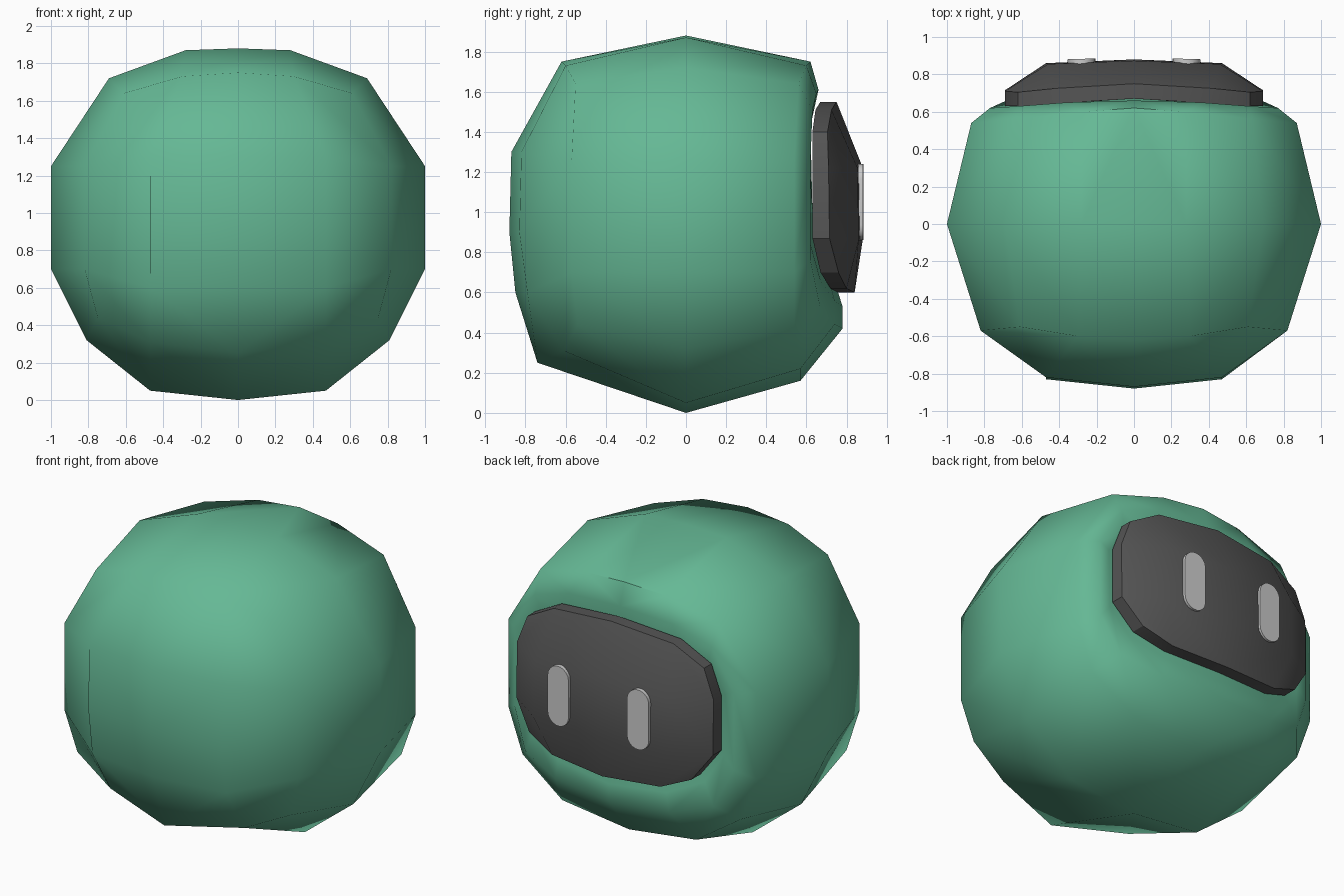
import bpy, bmesh, math

if "Cube" in bpy.data.objects:
    bpy.data.objects.remove(bpy.data.objects["Cube"])


def material(name, rgb):
    m = bpy.data.materials.new(name)
    m.diffuse_color = (*rgb, 1)
    m.use_nodes = True
    m.node_tree.nodes["Principled BSDF"].inputs["Base Color"].default_value = m.diffuse_color
    return m


def build(name, faces, angle, mat):
    """Make a mesh from half faces (x >= 0), reflected across x = 0."""
    bm = bmesh.new()
    cache = {}

    def vert(x, y, z):
        key = (round(x, 4) + 0.0, round(y, 4), round(z, 4))
        if key not in cache:
            cache[key] = bm.verts.new(key)
        return cache[key]

    for f in faces:
        for s in (1, -1):
            bm.faces.new([vert(s * x, y, z) for x, y, z in f])
    bmesh.ops.recalc_face_normals(bm, faces=bm.faces)
    me = bpy.data.meshes.new(name)
    bm.to_mesh(me)
    bm.free()
    ob = bpy.data.objects.new(name, me)
    bpy.context.collection.objects.link(ob)
    if mat:
        me.materials.append(mat)
    bpy.ops.object.select_all(action='DESELECT')
    ob.select_set(True)
    bpy.context.view_layer.objects.active = ob
    bpy.ops.object.shade_smooth_by_angle(angle=math.radians(angle))
    return ob


def bridge(a, b):
    return [(a[i], a[i + 1], b[i + 1], b[i]) for i in range(len(a) - 1)]


def fan(a, c):
    return [(a[i], a[i + 1], c) for i in range(len(a) - 1)]


def bulge(r, q):
    """Cap a half ring of 8 points with a grid: q = (centre, outer) rows, low to high."""
    faces = [(r[0], r[1], q[0][1], q[0][0]), (r[1], r[2], r[3], q[0][1])]
    faces += [(q[i][0], q[i][1], q[i + 1][1], q[i + 1][0]) for i in range(len(q) - 1)]
    faces += [(r[3], r[4], *[row[1] for row in reversed(q)]),
              (r[4], r[5], r[6], q[-1][1]), (r[6], r[7], q[-1][0], q[-1][1])]
    return faces


green = material("green", (0.13, 0.48, 0.30))
dark = material("dark_grey", (0.09, 0.09, 0.09))

# Body: half rings from bottom to top, stepping along y
middle = [(0, 0, 0), (.47, 0, .05), (.81, 0, .32), (1, 0, .70),
          (1, 0, 1.25), (.69, 0, 1.72), (.28, 0, 1.87), (0, 0, 1.88)]
plain = [(0, -.74, .25), (.47, -.61, .31), (.75, -.54, .44), (.82, -.57, .70),
         (.82, -.57, 1.25), (.61, -.55, 1.64), (.30, -.60, 1.73), (0, -.62, 1.75)]
plain_grid = [((0, -.85, .6), (.47, -.79, .6)), ((0, -.88, .9), (.47, -.83, .9)),
              ((0, -.87, 1.3), (.47, -.82, 1.3))]
face_edge = [(0, .57, .16), (.47, .57, .22), (.77, .54, .42), (.87, .54, .70),
             (.87, .54, 1.25), (.63, .56, 1.64), (.28, .60, 1.73), (0, .62, 1.75)]
lip = [(0, .78, .42), (.40, .74, .44), (.66, .67, .52), (.77, .62, .76),
       (.77, .62, 1.25), (.62, .63, 1.51), (.36, .65, 1.59), (0, .66, 1.61)]
socket = [(0, .78, .53), (.38, .74, .56), (.60, .67, .66), (.70, .62, .84),
          (.70, .61, 1.22), (.58, .61, 1.38), (.38, .61, 1.42), (0, .62, 1.43)]
body = (bridge(middle, plain) + bulge(plain, plain_grid) + bridge(middle, face_edge)
        + bridge(face_edge, lip) + bridge(lip, socket) + fan(socket, (0, .63, 1.0)))
build("body", body, 50, green)

# Visor: thick faceted plate with a bulged face
rim = [(0, .84, .60), (.38, .80, .62), (.57, .76, .70), (.69, .715, .87),
       (.69, .71, 1.22), (.62, .705, 1.40), (.42, .725, 1.51), (0, .75, 1.55)]
depths = [.76, .72, .67, .63, .63, .63, .645, .67]
back = [(x, d, z) for (x, y, z), d in zip(rim, depths)]
visor_grid = [((0, .88, .86), (.47, .86, .86)), ((0, .873, 1.24), (.46, .855, 1.22))]
visor = bridge(rim, back) + bulge(rim, visor_grid) + fan(back, (0, .67, 1.05))
build("visor", visor, 30, dark)

# Eyes: thin upright pills set in the visor, one on each side
outline = []
for i in range(20):
    a = math.pi * (i if i < 10 else i - 1) / 9 if i < 10 else math.pi * (i - 1) / 9
    outline.append((.28 + .075 * math.cos(a),
                    1.05 + .075 * math.sin(a) + (.115 if i < 10 else -.115)))
front = [(x, .883 - .03 * (x - .28), z) for x, z in outline]
rear = [(x, .82, z) for x, z in outline]
build("eyes", bridge(front + front[:1], rear + rear[:1]) + [front, rear], 30, None)
